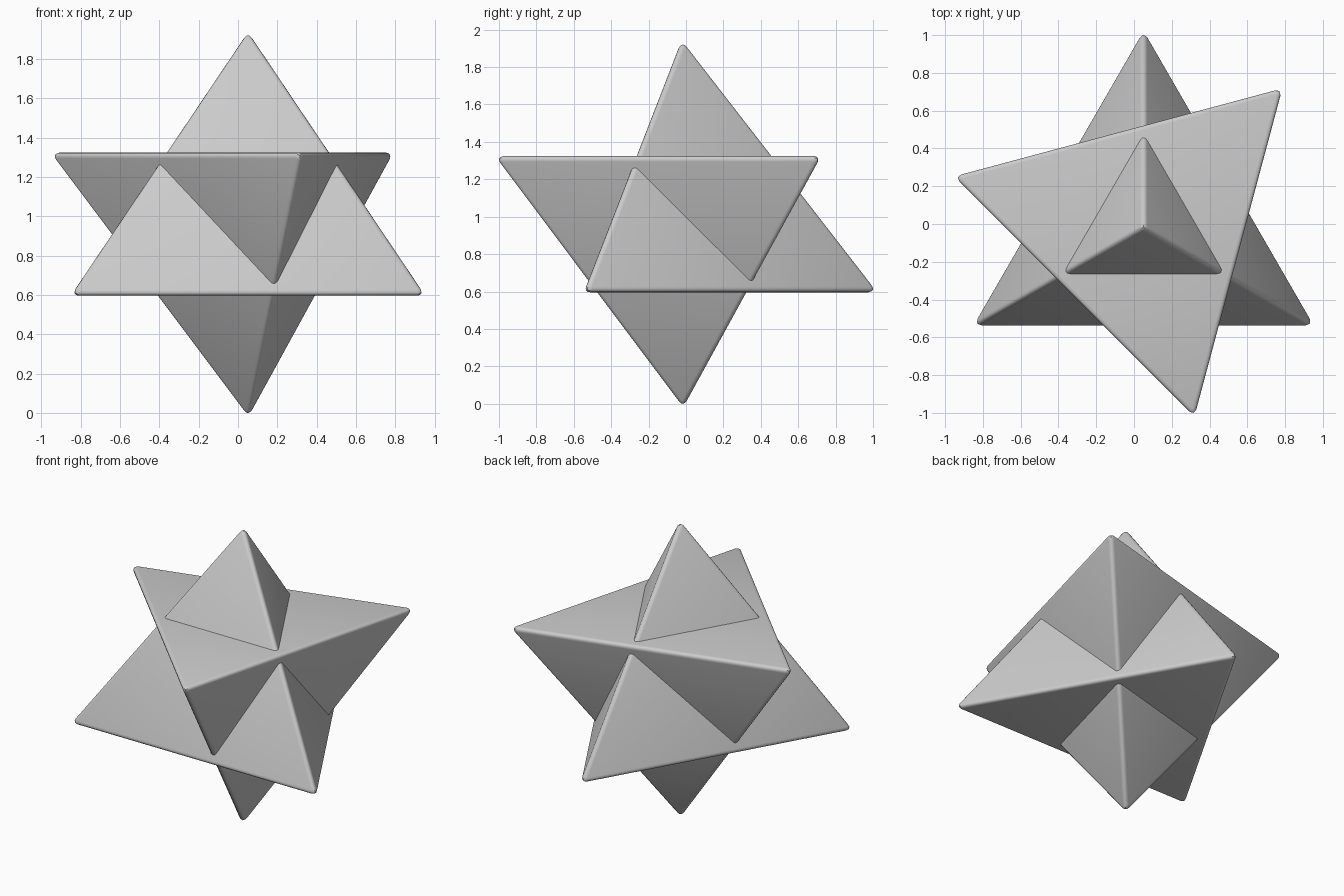
import bpy, bmesh, math
from mathutils import Matrix

if "Cube" in bpy.data.objects:
    bpy.data.objects.remove(bpy.data.objects["Cube"])

CX, CY = 0.051, -0.017      # shared vertical axis
TOTAL, BASE_Z = 1.92, 0.596  # overall height, base level of the upright pyramid
REACH = 1.0174              # axis to rounded base corner
BEVEL = 0.032


def pyramid(name, matrix):
    # three-sided pyramid with one base corner towards +y
    bm = bmesh.new()
    base = [bm.verts.new((1.055 * math.cos(a), 1.055 * math.sin(a), 0))
            for a in (math.radians(d) for d in (90, 210, 330))]
    apex = bm.verts.new((0, 0, 1.36))
    bm.faces.new(base[::-1])
    for i in range(3):
        bm.faces.new((base[i], base[(i + 1) % 3], apex))

    # rounded edges
    bmesh.ops.bevel(bm, geom=bm.edges[:], offset=BEVEL, segments=4,
                    profile=0.5, affect='EDGES', clamp_overlap=True)

    # fit the rounded body to its final reach and height
    s = REACH / max(v.co.y for v in bm.verts)
    low = min(v.co.z for v in bm.verts)
    h = (TOTAL - BASE_Z) / (max(v.co.z for v in bm.verts) - low)
    for v in bm.verts:
        v.co = (v.co.x * s, v.co.y * s, (v.co.z - low) * h + BASE_Z)
    bmesh.ops.transform(bm, matrix=matrix, verts=bm.verts[:])
    bmesh.ops.recalc_face_normals(bm, faces=bm.faces[:])

    mesh = bpy.data.meshes.new(name)
    bm.to_mesh(mesh)
    bm.free()
    ob = bpy.data.objects.new(name, mesh)
    bpy.context.collection.objects.link(ob)
    bpy.ops.object.select_all(action='DESELECT')
    ob.select_set(True)
    bpy.context.view_layer.objects.active = ob
    bpy.ops.object.shade_smooth_by_angle(angle=math.radians(40))
    return ob


centre = Matrix.Translation((CX, CY, 0))

# upright pyramid, point at the top
pyramid("upright_pyramid", centre)

# inverted pyramid, flipped and turned 15 degrees, point on the ground
pyramid("inverted_pyramid",
        centre @ Matrix.Translation((0, 0, TOTAL))
        @ Matrix.Rotation(math.radians(15), 4, 'Z')
        @ Matrix.Rotation(math.pi, 4, 'X'))
